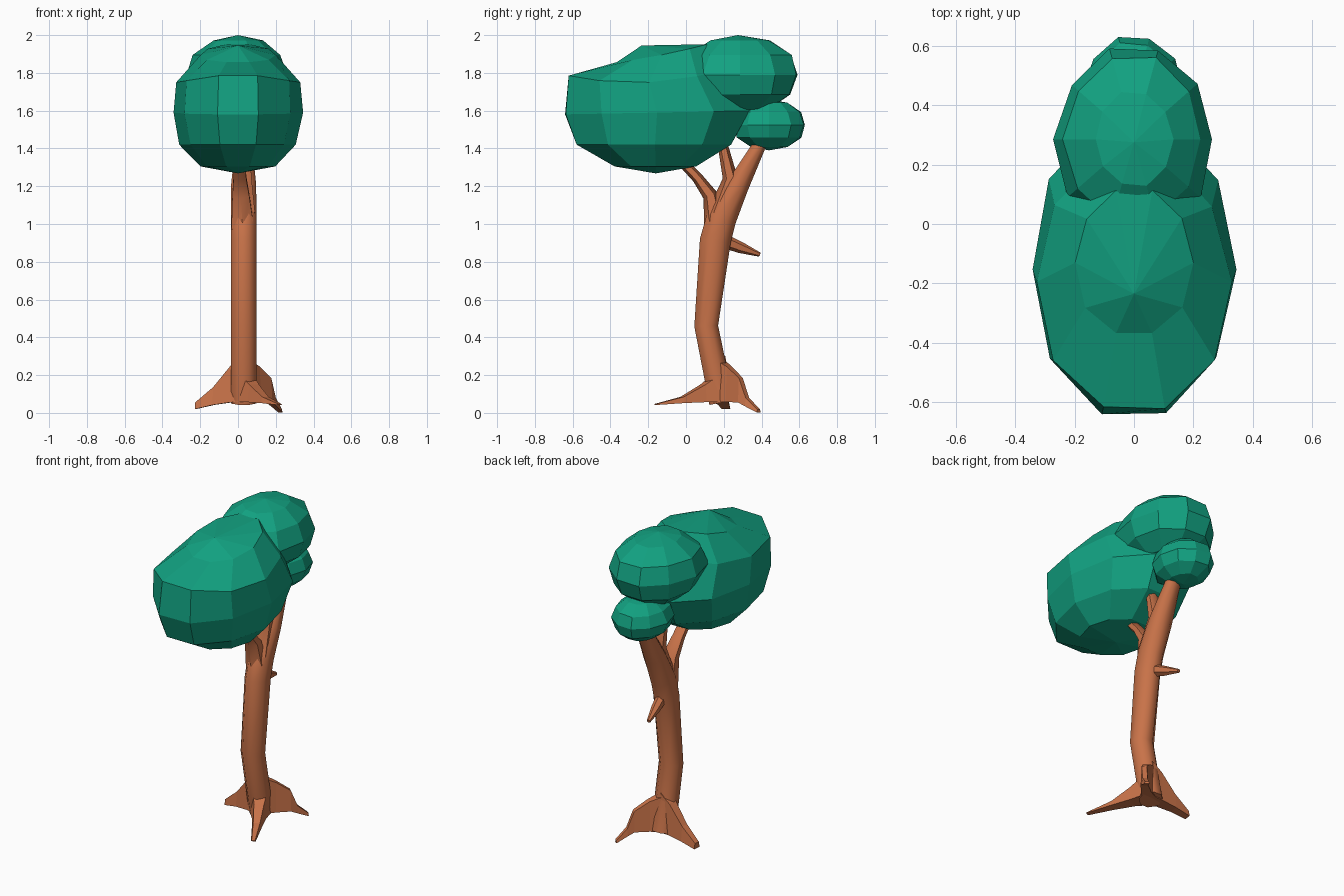
import bpy, math, random
from mathutils import Vector

if "Cube" in bpy.data.objects:
    bpy.data.objects.remove(bpy.data.objects["Cube"])

random.seed(4)


def material(name, colour):
    m = bpy.data.materials.new(name)
    m.diffuse_color = colour
    m.use_nodes = True
    m.node_tree.nodes["Principled BSDF"].inputs["Base Color"].default_value = m.diffuse_color
    return m


BARK = material("bark", (0.58, 0.17, 0.066, 1))
LEAF = material("leaf", (0.006, 0.36, 0.22, 1))


def loft(name, rings, mat, poles=None, smooth=False):
    """Skin a list of equal vertex rings; close with flat caps or pole points."""
    n = len(rings[0])
    verts = [v for r in rings for v in r]
    faces = []
    for i in range(len(rings) - 1):
        for k in range(n):
            a, b = i * n + k, i * n + (k + 1) % n
            faces.append((a, b, b + n, a + n))
    last = (len(rings) - 1) * n
    if poles:
        p = len(verts)
        verts += list(poles)
        for k in range(n):
            j = (k + 1) % n
            faces += [(p, j, k), (p + 1, last + k, last + j)]
    else:
        faces += [tuple(reversed(range(n))), tuple(range(last, last + n))]
    me = bpy.data.meshes.new(name)
    me.from_pydata(verts, [], faces)
    me.materials.append(mat)
    ob = bpy.data.objects.new(name, me)
    bpy.context.collection.objects.link(ob)
    if smooth:
        bpy.context.view_layer.objects.active = ob
        ob.select_set(True)
        bpy.ops.object.shade_smooth_by_angle(angle=math.radians(50))
        ob.select_set(False)
    return ob


def limb(name, path, sides=8):
    """Tube along (x, y, z, half width in x, half depth) stations."""
    pts = [Vector(p[:3]) for p in path]
    rings = []
    for i, p in enumerate(path):
        t = (pts[min(i + 1, len(pts) - 1)] - pts[max(i - 1, 0)]).normalized()
        side = t.cross(Vector((1, 0, 0))).normalized()
        across = side.cross(t)
        ring = []
        for k in range(sides):
            a = 2 * math.pi * (k + 0.5) / sides
            grow = 1 / math.cos(math.pi / sides)
            ring.append(pts[i] + grow * (across * p[3] * math.cos(a) + side * p[4] * math.sin(a)))
        rings.append(ring)
    loft(name, rings, BARK, smooth=True)


def root(name, stations):
    """Fin with rectangular sections: (x, y, top z, bottom z, half width)."""
    d = Vector(stations[-1][:2]) - Vector(stations[0][:2])
    d.normalize()
    rings = []
    for x, y, top, bot, w in stations:
        sx, sy = -d.y * w, d.x * w
        rings.append([(x + sx, y + sy, bot), (x - sx, y - sy, bot),
                      (x - sx * 0.7, y - sy * 0.7, top), (x + sx * 0.7, y + sy * 0.7, top)])
    loft(name, rings, BARK)


def crown(name, levels, bottom, top, jitter=0.012):
    """Faceted leaf mass: levels of (z, centre y, rx, ry, tilt, bow), ten sides."""
    rings = []
    for z, cy, rx, ry, tilt, bow in levels:
        ring = []
        for k in range(10):
            a = math.radians(36 * k)
            s = math.sin(a)
            j = 1 + random.uniform(-jitter, jitter) * 2
            ring.append((rx * math.cos(a) * j, cy + ry * s * j, z + tilt * s + bow * s * s))
        rings.append(ring)
    loft(name, rings, LEAF, poles=[(0, *bottom), (0, *top)])


def round_levels(cy, cz, rx, ry, rz):
    out = []
    for deg in (-60, -30, 0, 30, 60):
        a = math.radians(deg)
        out.append((cz + rz * math.sin(a), cy, rx * math.cos(a), ry * math.cos(a), 0, 0))
    return out


# Trunk with its main limb, two forks and a broken stub
limb("trunk", [(.03, .188, .055, .068, .065), (.03, .107, .46, .068, .063),
               (.03, .155, .91, .068, .082), (.03, .187, 1.03, .068, .08),
               (.03, .272, 1.2, .066, .06), (.03, .385, 1.41, .045, .036),
               (.03, .42, 1.47, .04, .03)])
limb("front_branch", [(.025, .16, .98, .06, .055), (.015, .13, 1.15, .045, .035),
                      (.01, .06, 1.245, .034, .025), (.01, -.04, 1.35, .03, .022)], 6)
limb("middle_branch", [(.03, .18, 1.05, .06, .06), (.03, .235, 1.24, .042, .035),
                       (.03, .19, 1.44, .03, .022)], 6)
limb("branch_stub", [(.03, .19, .915, .028, .034), (.01, .29, .875, .024, .026),
                     (-.01, .39, .838, .01, .01)], 6)

# Roots flaring from the foot
root("left_root", [(.03, .175, .3, .058, .05), (-.035, .185, .25, .056, .04),
                   (-.13, .2, .135, .042, .03), (-.225, .212, .055, .02, .023)])
root("front_root", [(.04, .17, .21, .058, .065), (.085, .09, .15, .057, .042),
                    (.145, -.02, .085, .052, .028), (.22, -.16, .048, .042, .014)])
root("back_root", [(.04, .18, .28, .058, .05), (.1, .23, .245, .058, .03),
                   (.165, .29, .185, .055, .022), (.19, .325, .08, .035, .02),
                   (.225, .385, .018, .002, .015)])

# Leaf masses
crown("large_crown", [(1.305, -.16, .2, .226, 0, 0), (1.42, -.164, .305, .43, 0, 0),
                      (1.59, -.153, .348, .508, .01, 0), (1.75, -.195, .33, .44, .02, .06),
                      (1.895, -.13, .2, .255, .05, .01)],
      (-.16, 1.268), (-.235, 1.945))
crown("upper_crown", round_levels(.285, 1.79, .268, .322, .21), (.285, 1.58), (.275, 2.0), .02)
crown("small_crown", round_levels(.44, 1.525, .172, .2, .135), (.44, 1.39), (.44, 1.66), .02)
